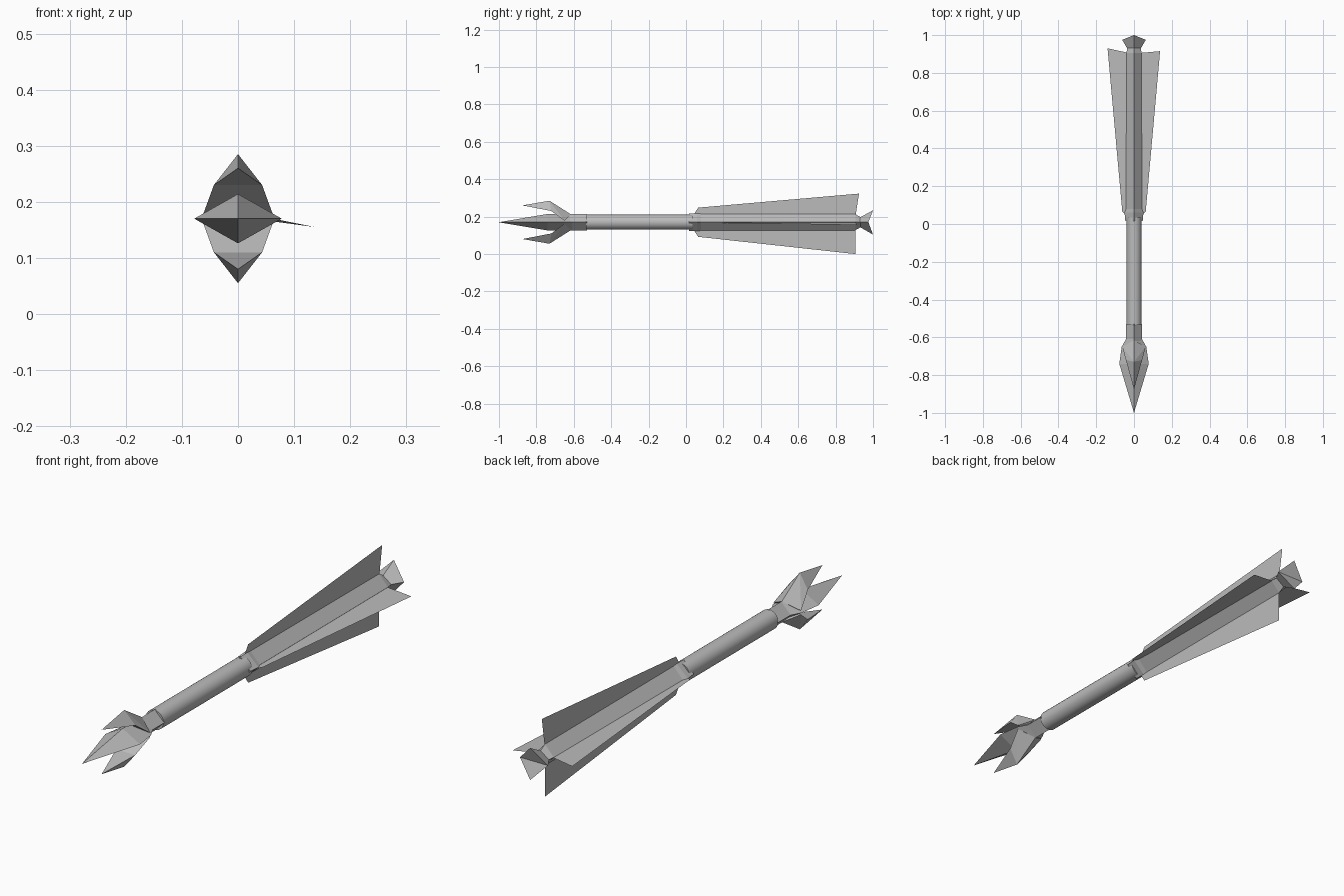
import bpy, bmesh, math
from mathutils import Vector

cube = bpy.data.objects.get("Cube")
if cube:
    bpy.data.objects.remove(cube, do_unlink=True)

AXIS = 0.17  # height of the long axis

grey = bpy.data.materials.new("plain_grey")
grey.use_nodes = True
COLOUR = (0.5, 0.5, 0.5, 1)
grey.diffuse_color = COLOUR
for node in grey.node_tree.nodes:
    if node.type == 'BSDF_PRINCIPLED':
        node.inputs["Base Color"].default_value = COLOUR
        node.inputs["Roughness"].default_value = 0.8


def finish(name, bm, closed=True):
    """Turn a bmesh, drawn around the axis, into an object."""
    if closed:
        bmesh.ops.recalc_face_normals(bm, faces=bm.faces)
    mesh = bpy.data.meshes.new(name)
    bm.to_mesh(mesh)
    bm.free()
    mesh.materials.append(grey)
    obj = bpy.data.objects.new(name, mesh)
    obj.location.z = AXIS
    bpy.context.collection.objects.link(obj)
    return obj


def add_hull(bm, points):
    verts = [bm.verts.new(p) for p in points]
    bmesh.ops.convex_hull(bm, input=verts)


def diamond(y, rx, rz):
    return [(rx, y, 0), (0, y, rz), (-rx, y, 0), (0, y, -rz)]


def loft(name, rings):
    """Join four-sided rings along the axis and cap both ends."""
    bm = bmesh.new()
    loops = [[bm.verts.new(p) for p in ring] for ring in rings]
    for a, b in zip(loops, loops[1:]):
        for i in range(4):
            j = (i + 1) % 4
            bm.faces.new((a[i], a[j], b[j], b[i]))
    for r, t, l, b in (loops[0], loops[-1]):
        bm.faces.new((r, t, l))
        bm.faces.new((l, b, r))
    return finish(name, bm)


# Round shaft
bm = bmesh.new()
bmesh.ops.create_cone(bm, cap_ends=True, segments=24, radius1=0.04, radius2=0.04, depth=0.57)
for v in bm.verts:
    v.co = Vector((v.co.x, v.co.z - 0.25, v.co.y))
shaft = finish("shaft", bm)
bpy.context.view_layer.objects.active = shaft
shaft.select_set(True)
bpy.ops.object.shade_smooth_by_angle(angle=math.radians(40))
shaft.select_set(False)

# Diamond collar behind the head
loft("head_collar", [diamond(-0.53, 0.043, 0.043), diamond(-0.62, 0.043, 0.043)])

# Long middle blade of the head
loft("middle_blade", [diamond(-0.61, 0.043, 0.043), diamond(-0.65, 0.065, 0.042),
                      diamond(-0.74, 0.078, 0.044), diamond(-0.99, 0.003, 0.002),
                      diamond(-1.0, 0.0005, 0.0005)])

# Upper and lower prongs of the head
for name, s in (("upper_prong", 1), ("lower_prong", -1)):
    ridge, tip = (0, -0.73, 0.115 * s), (0, -0.875, 0.09 * s)
    wings = [(x, -0.72, 0.06 * s) for x in (0.043, -0.043)]
    roots = [(x, -0.65, 0.008 * s) for x in (0.062, -0.062)]
    bm = bmesh.new()
    add_hull(bm, [ridge, tip] + wings)
    add_hull(bm, [ridge, (0, -0.615, 0.042 * s), (0, -0.69, 0.042 * s)] + wings + roots)
    finish(name, bm)

# Diamond tail body
loft("tail_body", [diamond(0.015, 0.046, 0.047), diamond(0.06, 0.05, 0.047),
                   diamond(0.08, 0.042, 0.045), diamond(0.905, 0.04, 0.043),
                   diamond(0.935, 0.036, 0.026)])

# Flared notch at the tail end
loft("tail_notch", [diamond(0.93, 0.036, 0.026),
                    [(0.063, 0.975, 0), (0, 1.0, 0.064), (-0.063, 0.975, 0), (0, 1.0, -0.066)]])

# Four thin fins: direction, outer reach, rear position, sideways droop at the rear
FINS = [("upper_fin", (0, 1), 0.153, 0.925, 0), ("lower_fin", (0, -1), 0.17, 0.905, 0),
        ("left_fin", (1, 0), 0.138, 0.915, -0.015), ("right_fin", (-1, 0), 0.14, 0.93, 0)]
for name, (dx, dz), reach, rear, droop in FINS:
    start = 0.078 if dz else 0.062
    outline = [(0.03, 0.025, 0), (0.065, start, 0), (rear, reach, droop), (0.905, 0.025, 0)]
    bm = bmesh.new()
    bm.faces.new([bm.verts.new((dx * r, y, dz * r + d)) for y, r, d in outline])
    finish(name, bm, closed=False)
